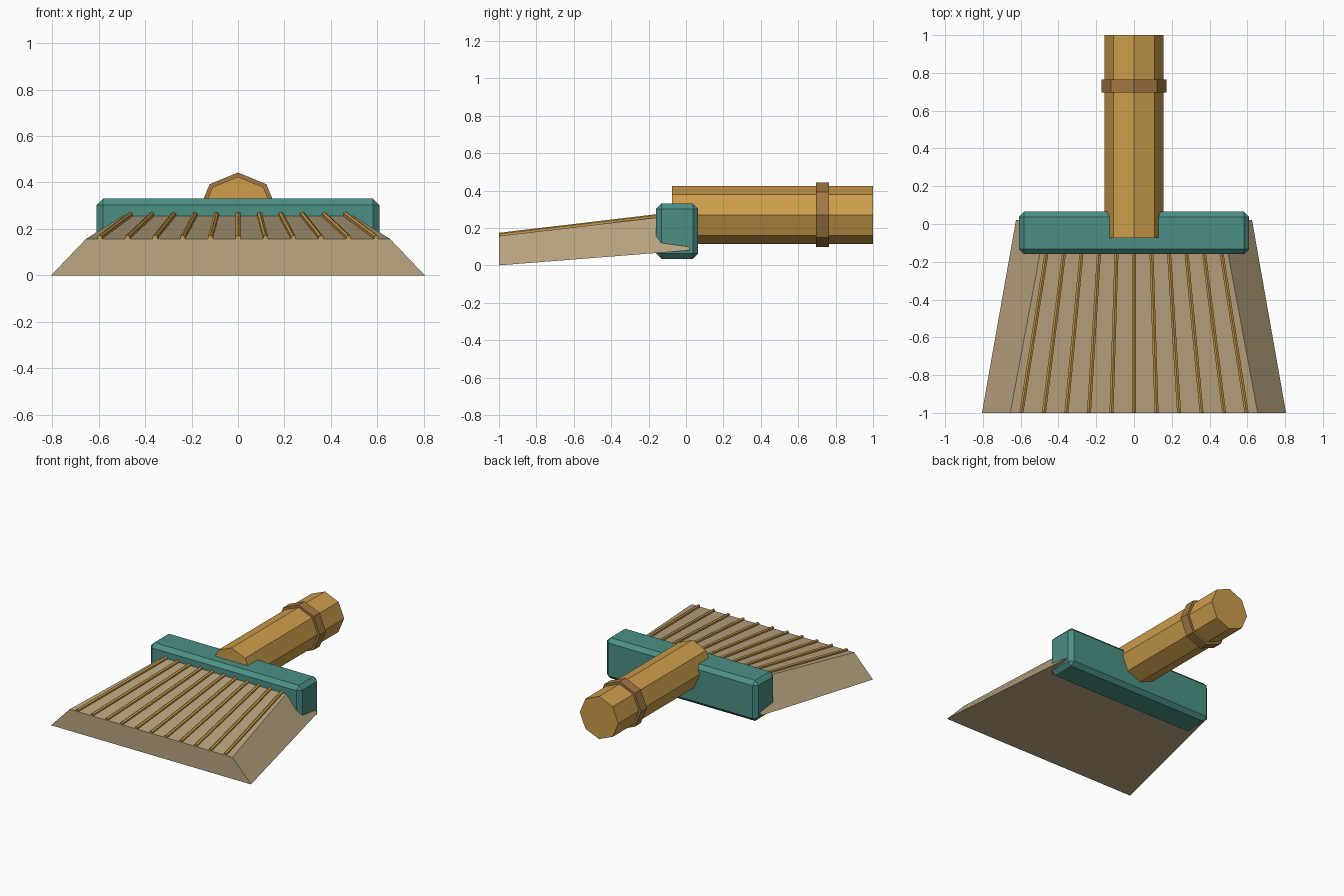
import bpy
import bmesh
from math import pi
from mathutils import Vector

cube = bpy.data.objects.get("Cube")
if cube:
    bpy.data.objects.remove(cube, do_unlink=True)


def material(name, rgb):
    mat = bpy.data.materials.new(name)
    mat.use_nodes = True
    mat.diffuse_color = (*rgb, 1)
    mat.node_tree.nodes["Principled BSDF"].inputs["Base Color"].default_value = (*rgb, 1)
    return mat


wood = material("golden wood", (0.61, 0.34, 0.07))
brown = material("brown band", (0.36, 0.19, 0.055))
straw = material("pale straw", (0.50, 0.38, 0.22))
teal = material("teal plastic", (0.07, 0.28, 0.24))


def make_object(name, bm, mat):
    bmesh.ops.recalc_face_normals(bm, faces=bm.faces)
    mesh = bpy.data.meshes.new(name)
    bm.to_mesh(mesh)
    bm.free()
    mesh.materials.append(mat)
    obj = bpy.data.objects.new(name, mesh)
    bpy.context.collection.objects.link(obj)
    return obj


def rod(name, start, end, radius, sides, mat):
    """Flat-sided rod between two points, with one corner pointing up."""
    start, end = Vector(start), Vector(end)
    axis = end - start
    bm = bmesh.new()
    bmesh.ops.create_cone(bm, cap_ends=True, segments=sides, radius1=radius,
                          radius2=radius, depth=axis.length)
    obj = make_object(name, bm, mat)
    obj.rotation_mode = 'QUATERNION'
    obj.rotation_quaternion = axis.to_track_quat('Z', 'Y')
    obj.location = (start + end) / 2
    return obj


# Handle and its raised band
rod("handle", (0, -0.075, 0.27), (0, 1, 0.27), 0.155, 8, wood)
rod("handle_band", (0, 0.695, 0.27), (0, 0.765, 0.27), 0.173, 8, brown)

# Chamfered head block
bm = bmesh.new()
bmesh.ops.create_cube(bm, size=1)
bmesh.ops.scale(bm, vec=(1.22, 0.225, 0.295), verts=bm.verts)
bmesh.ops.translate(bm, vec=(0, -0.0475, 0.1825), verts=bm.verts)
head = make_object("head_block", bm, teal)
bevel = head.modifiers.new("chamfer", 'BEVEL')
bevel.width = 0.028
bevel.segments = 1

# Flared bristle wedge, lofted from the tip section to the root section
bm = bmesh.new()
sections = []
for y, low_x, low_z, high_x, high_z in ((-1, 0.805, 0, 0.655, 0.157),
                                        (0.02, 0.625, 0.08, 0.465, 0.276)):
    corners = ((-low_x, low_z), (low_x, low_z), (high_x, high_z), (-high_x, high_z))
    sections.append([bm.verts.new((x, y, z)) for x, z in corners])
tip, root = sections
bm.faces.new(tip)
bm.faces.new(root)
for i in range(4):
    j = (i + 1) % 4
    bm.faces.new((tip[i], tip[j], root[j], root[i]))
make_object("bristle_wedge", bm, straw)

# Fanned strands lying along the top of the bristles
for i in range(11):
    spread = (i - 5) / 5
    rod(f"strand_{i + 1}", (spread * 0.596, -0.998, 0.162),
        (spread * 0.455, -0.1, 0.268), 0.012, 6, wood)
